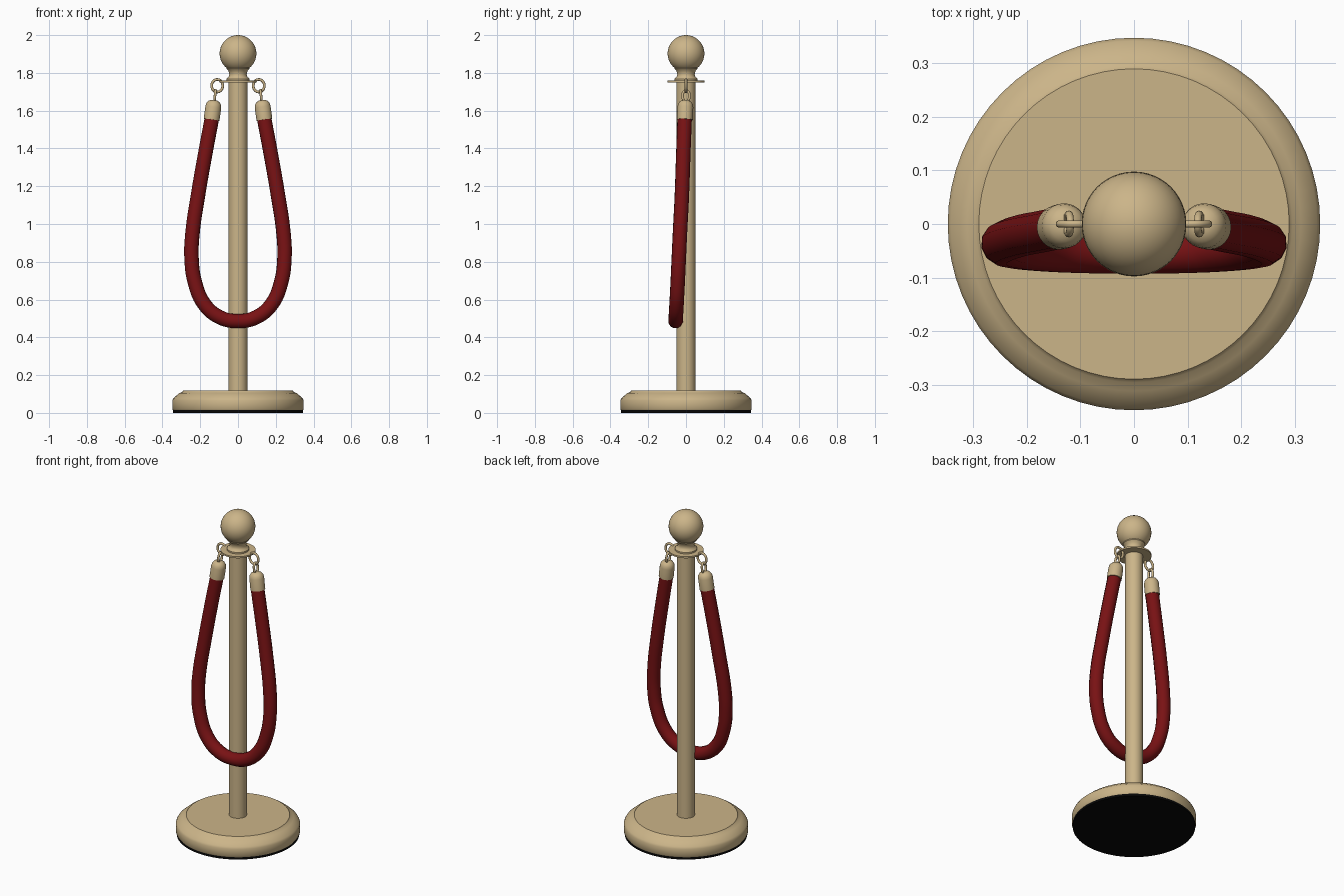
import bpy, bmesh, math
from mathutils import Vector, Matrix

if "Cube" in bpy.data.objects:
    bpy.data.objects.remove(bpy.data.objects["Cube"])


def material(name, rgb):
    m = bpy.data.materials.new(name)
    m.diffuse_color = (*rgb, 1)
    m.use_nodes = True
    m.node_tree.nodes["Principled BSDF"].inputs["Base Color"].default_value = m.diffuse_color
    return m


BRASS = material("pale brass", (0.60, 0.46, 0.25))
RED = material("dark red velvet", (0.19, 0.006, 0.007))
BLACK = material("black rubber", (0.002, 0.002, 0.002))


def finish(obj, mat, angle=35):
    obj.data.materials.clear()
    obj.data.materials.append(mat)
    bpy.ops.object.select_all(action='DESELECT')
    obj.select_set(True)
    bpy.context.view_layer.objects.active = obj
    bpy.ops.object.shade_smooth_by_angle(angle=math.radians(angle))
    return obj


def lathe(name, profile, mat, sides=48, matrix=None):
    """Spin (radius, height) points around z; the ends are closed."""
    bm = bmesh.new()
    rings = []
    for r, z in profile:
        if r < 1e-5:
            rings.append([bm.verts.new((0, 0, z))])
        else:
            rings.append([bm.verts.new((r * math.cos(a), r * math.sin(a), z))
                          for a in (2 * math.pi * i / sides for i in range(sides))])
    for a, b in zip(rings, rings[1:]):
        for i in range(sides):
            j = (i + 1) % sides
            loop = [a[i % len(a)], a[j % len(a)], b[j % len(b)], b[i % len(b)]]
            bm.faces.new(list(dict.fromkeys(loop)))
    for ring in (rings[0], rings[-1]):
        if len(ring) > 1:
            bm.faces.new(ring)
    bmesh.ops.recalc_face_normals(bm, faces=bm.faces)
    if matrix:
        bm.transform(matrix)
    mesh = bpy.data.meshes.new(name)
    bm.to_mesh(mesh)
    bm.free()
    obj = bpy.data.objects.new(name, mesh)
    bpy.context.collection.objects.link(obj)
    return finish(obj, mat)


def tube(name, points, radius, mat, cyclic=False):
    """Round tube along a smooth path."""
    cu = bpy.data.curves.new(name, 'CURVE')
    cu.dimensions = '3D'
    cu.bevel_depth = radius
    cu.bevel_resolution = 4
    cu.resolution_u = 6
    cu.use_fill_caps = not cyclic
    sp = cu.splines.new('BEZIER')
    sp.bezier_points.add(len(points) - 1)
    for bp, p in zip(sp.bezier_points, points):
        bp.co = p
        bp.handle_left_type = bp.handle_right_type = 'AUTO'
    sp.use_cyclic_u = cyclic
    obj = bpy.data.objects.new(name, cu)
    bpy.context.collection.objects.link(obj)
    bpy.ops.object.select_all(action='DESELECT')
    obj.select_set(True)
    bpy.context.view_layer.objects.active = obj
    bpy.ops.object.convert(target='MESH')
    return finish(bpy.context.view_layer.objects.active, mat, 50)


# Base with rubber foot
lathe("rubber_foot", [(0.344, 0), (0.344, 0.016)], BLACK, 64)
lathe("base", [(0.344, 0.014), (0.348, 0.02), (0.348, 0.066), (0.342, 0.078),
               (0.312, 0.104), (0.296, 0.110), (0.290, 0.118), (0, 0.118)], BRASS, 64)

# Post, rope flange, neck and ball
lathe("post", [(0.05, 0.115), (0.05, 1.755)], BRASS, 32)
lathe("flange", [(0.098, 1.749), (0.098, 1.759)], BRASS, 48)
lathe("neck", [(0.062, 1.757), (0.062, 1.768), (0.05, 1.778), (0.046, 1.79),
               (0.05, 1.81), (0.062, 1.822), (0.062, 1.832), (0.045, 1.84)], BRASS, 32)
R, ZC = 0.0975, 1.9025
lathe("ball", [(R * math.sin(math.pi * i / 20), ZC - R * math.cos(math.pi * i / 20))
               for i in range(21)], BRASS, 40)

# Hanging rope, mirrored around its lowest point
half = [(0.137, -0.007, 1.565), (0.172, -0.014, 1.38), (0.212, -0.022, 1.15),
        (0.241, -0.032, 0.95), (0.246, -0.038, 0.82), (0.228, -0.044, 0.69),
        (0.178, -0.050, 0.575), (0.098, -0.054, 0.507)]
path = [(-x, y, z) for x, y, z in half] + [(0, -0.055, 0.486)] + half[::-1]
tube("rope", path, 0.039, RED)

# End caps, eyelets and hook rings on both sides
cap = [(0.042, 0), (0.042, 0.068), (0.039, 0.084), (0.030, 0.097), (0.016, 0.104), (0, 0.106)]
for side, s in (("left", -1), ("right", 1)):
    axis = Vector((-0.14 * s, 0.04, 1)).normalized()
    turn = Vector((0, 0, 1)).rotation_difference(axis).to_matrix().to_4x4()
    lathe(side + "_rope_cap", cap, BRASS, 24,
          Matrix.Translation((0.140 * s, -0.006, 1.552)) @ turn)
    angles = [2 * math.pi * i / 8 for i in range(8)]
    tube(side + "_eyelet", [(s * (0.122 - 0.1 * 0.03 * math.sin(a)), 0.018 * math.cos(a),
                            1.678 + 0.030 * math.sin(a)) for a in angles], 0.007, BRASS, True)
    tube(side + "_hook_ring", [(s * (0.110 + 0.029 * math.cos(a)), 0,
                               1.732 + 0.033 * math.sin(a)) for a in angles], 0.007, BRASS, True)
